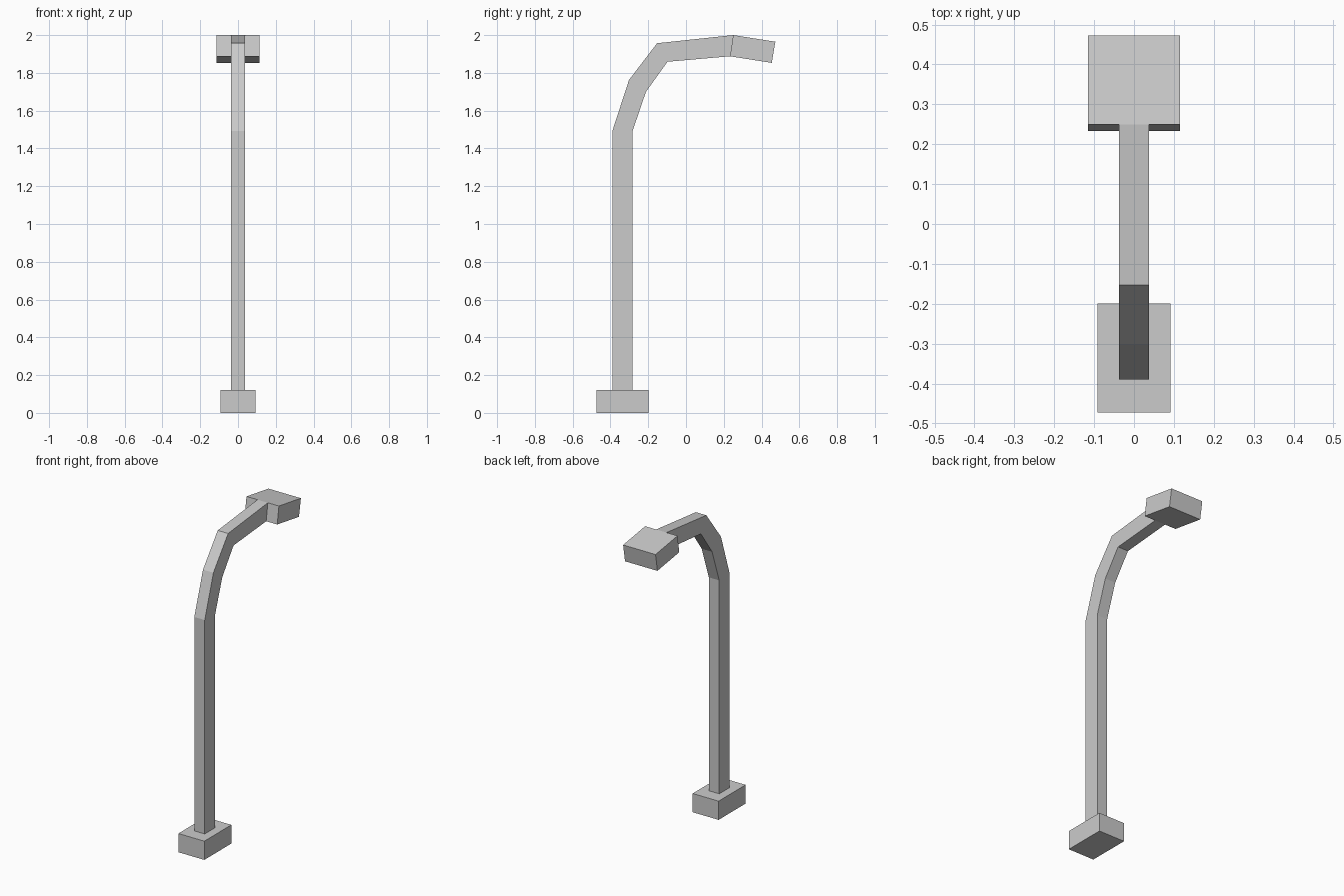
import bpy, bmesh

if "Cube" in bpy.data.objects:
    bpy.data.objects.remove(bpy.data.objects["Cube"])


def extrude_profile(name, points, half_width):
    """Extrude a closed (y, z) side profile symmetrically along x."""
    bm = bmesh.new()
    face = bm.faces.new([bm.verts.new((-half_width, y, z)) for y, z in points])
    result = bmesh.ops.extrude_face_region(bm, geom=[face])
    verts = [v for v in result["geom"] if isinstance(v, bmesh.types.BMVert)]
    bmesh.ops.translate(bm, verts=verts, vec=(2 * half_width, 0, 0))
    bmesh.ops.recalc_face_normals(bm, faces=bm.faces)
    mesh = bpy.data.meshes.new(name)
    bm.to_mesh(mesh)
    bm.free()
    obj = bpy.data.objects.new(name, mesh)
    bpy.context.collection.objects.link(obj)
    return obj


# Base block
extrude_profile("base", [(-0.473, 0), (-0.199, 0), (-0.199, 0.12), (-0.473, 0.12)], 0.092)

# Curved pole: outer edge going up, inner edge coming back down
outer = [(-0.39, 0.12), (-0.39, 1.492), (-0.302, 1.762), (-0.153, 1.957), (0.25, 2.0)]
inner = [(0.233, 1.888), (-0.098, 1.859), (-0.212, 1.70), (-0.284, 1.489), (-0.284, 0.12)]
extrude_profile("pole", outer + inner, 0.037)

# Tilted lamp head, flush with the end of the arm
extrude_profile("lamp_head", [(0.25, 2.0), (0.473, 1.965), (0.454, 1.853), (0.233, 1.888)], 0.115)
